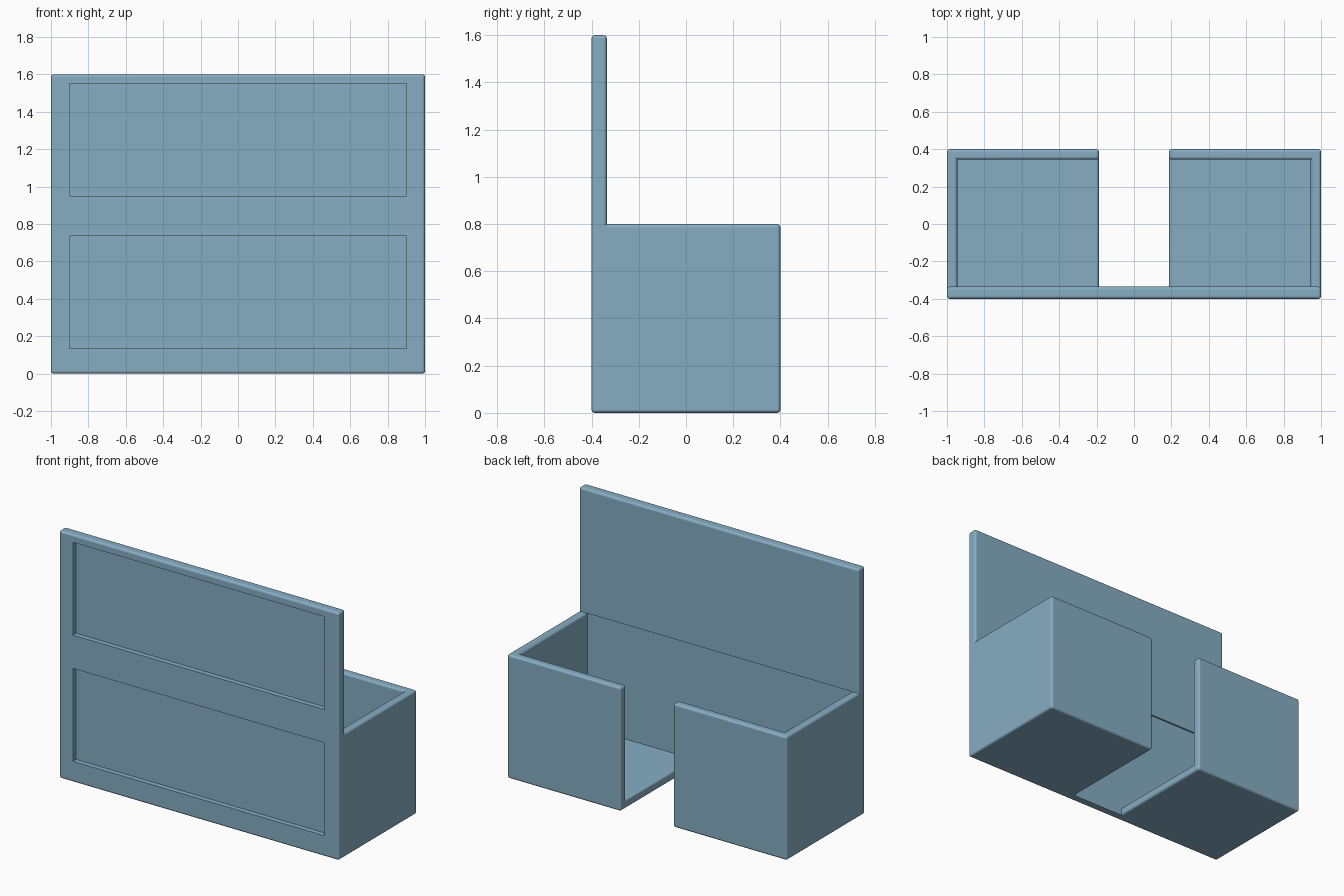
import bpy, bmesh
from mathutils import Vector

if "Cube" in bpy.data.objects:
    bpy.data.objects.remove(bpy.data.objects["Cube"], do_unlink=True)

WALL = 0.055
ROUND = 0.015

paint = bpy.data.materials.new("soft_blue")
paint.use_nodes = True
BLUE = (0.24, 0.42, 0.55, 1)
paint.diffuse_color = BLUE
paint.node_tree.nodes["Principled BSDF"].inputs["Base Color"].default_value = BLUE


def box(name, low, high):
    """Axis-aligned box between two corners, with its origin at the world origin."""
    low, high = Vector(low), Vector(high)
    bm = bmesh.new()
    bmesh.ops.create_cube(bm, size=1)
    bmesh.ops.scale(bm, vec=high - low, verts=bm.verts)
    bmesh.ops.translate(bm, vec=(low + high) / 2, verts=bm.verts)
    mesh = bpy.data.meshes.new(name)
    bm.to_mesh(mesh)
    bm.free()
    mesh.materials.append(paint)
    obj = bpy.data.objects.new(name, mesh)
    bpy.context.collection.objects.link(obj)
    return obj


def activate(obj):
    bpy.ops.object.select_all(action="DESELECT")
    obj.select_set(True)
    bpy.context.view_layer.objects.active = obj


def cut(obj, low, high):
    """Carve a box-shaped space out of the object."""
    cutter = box("cutter", low, high)
    cutter.hide_render = True
    mod = obj.modifiers.new("cut", "BOOLEAN")
    mod.operation = "DIFFERENCE"
    mod.solver = "EXACT"
    mod.object = cutter
    activate(obj)
    bpy.ops.object.modifier_apply(modifier=mod.name)
    bpy.data.objects.remove(cutter, do_unlink=True)


def round_outer_edges(obj):
    """Round the convex edges only; inside corners stay crisp."""
    bm = bmesh.new()
    bm.from_mesh(obj.data)
    bmesh.ops.dissolve_limit(bm, angle_limit=0.01, verts=bm.verts, edges=bm.edges)
    edges = [e for e in bm.edges if e.is_convex and e.calc_face_angle(0) > 0.5]
    bmesh.ops.bevel(bm, geom=edges, offset=ROUND, offset_type="OFFSET",
                    segments=4, profile=0.5, affect="EDGES")
    bm.to_mesh(obj.data)
    bm.free()


def finish(obj):
    activate(obj)
    bpy.ops.object.shade_smooth_by_angle()
    obj.modifiers.new("even_shading", "WEIGHTED_NORMAL").keep_sharp = True


# Tall front panel, thinner inside the lower half, with two recessed fields
panel = box("front_panel", (-1, -0.4, 0), (1, -0.335, 1.6))
round_outer_edges(panel)
cut(panel, (WALL - 1, WALL - 0.4, -0.1), (1 - WALL, -0.2, 0.8))
for bottom in (0.135, 0.95):
    cut(panel, (-0.9, -0.5, bottom), (0.9, -0.367, bottom + 0.6))
finish(panel)

# Floor, side wall and back wall on each side of the open gap
enclosure = box("side_enclosures", (0.187, -0.38, 0), (1, 0.4, 0.8))
cut(enclosure, (0, -0.6, WALL), (1 - WALL, 0.4 - WALL, 1))
round_outer_edges(enclosure)
enclosure.modifiers.new("mirror", "MIRROR").use_axis[0] = True
finish(enclosure)
